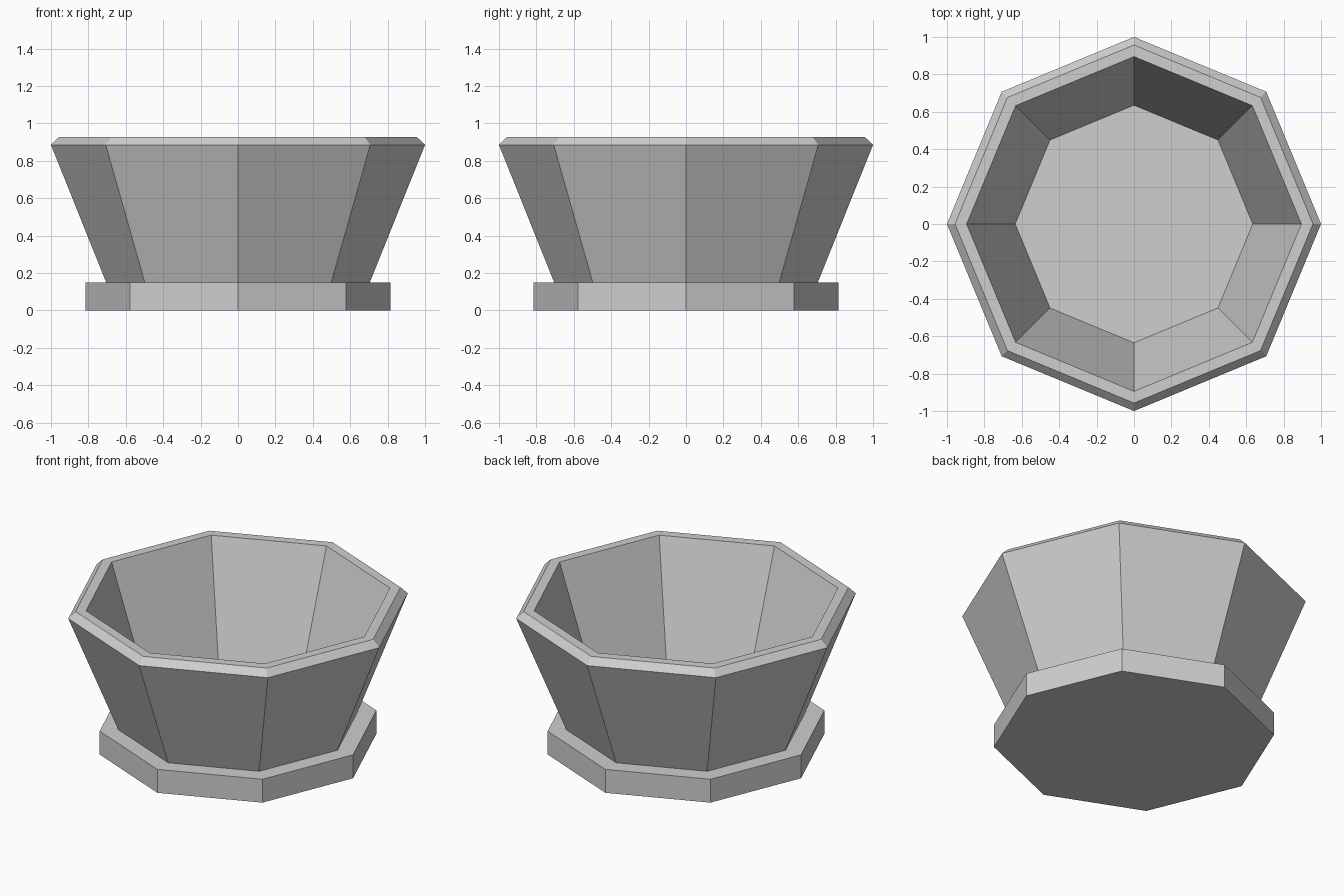
import bpy
import bmesh
from math import cos, sin, tau

SIDES = 8

cube = bpy.data.objects.get("Cube")
if cube:
    bpy.data.objects.remove(cube, do_unlink=True)

# Single stone grey
grey = bpy.data.materials.new("light_grey")
colour = (0.62, 0.62, 0.62, 1.0)
grey.use_nodes = True
grey.diffuse_color = colour
bsdf = next(n for n in grey.node_tree.nodes if n.type == "BSDF_PRINCIPLED")
bsdf.inputs["Base Color"].default_value = colour
bsdf.inputs["Roughness"].default_value = 0.8


def octagon_lathe(name, profile):
    """Sweep a (radius, height) profile round the octagon and cap both ends."""
    bm = bmesh.new()
    rings = [[bm.verts.new((r * cos(tau * i / SIDES), r * sin(tau * i / SIDES), z))
              for i in range(SIDES)] for r, z in profile]
    for low, high in zip(rings, rings[1:]):
        for i in range(SIDES):
            j = (i + 1) % SIDES
            bm.faces.new((low[i], low[j], high[j], high[i]))
    bm.faces.new(rings[0][::-1])
    bm.faces.new(rings[-1])
    bmesh.ops.recalc_face_normals(bm, faces=bm.faces[:])
    mesh = bpy.data.meshes.new(name)
    bm.to_mesh(mesh)
    bm.free()
    mesh.materials.append(grey)
    obj = bpy.data.objects.new(name, mesh)
    bpy.context.collection.objects.link(obj)
    return obj


# Flat slab under the pot
octagon_lathe("base_slab", [(0.815, 0.0), (0.815, 0.15)])

# Flared pot: outer wall, chamfered rim, inner wall and floor
octagon_lathe("flared_pot", [
    (0.705, 0.15), (1.0, 0.885), (0.957, 0.927),
    (0.895, 0.927), (0.635, 0.16),
])
